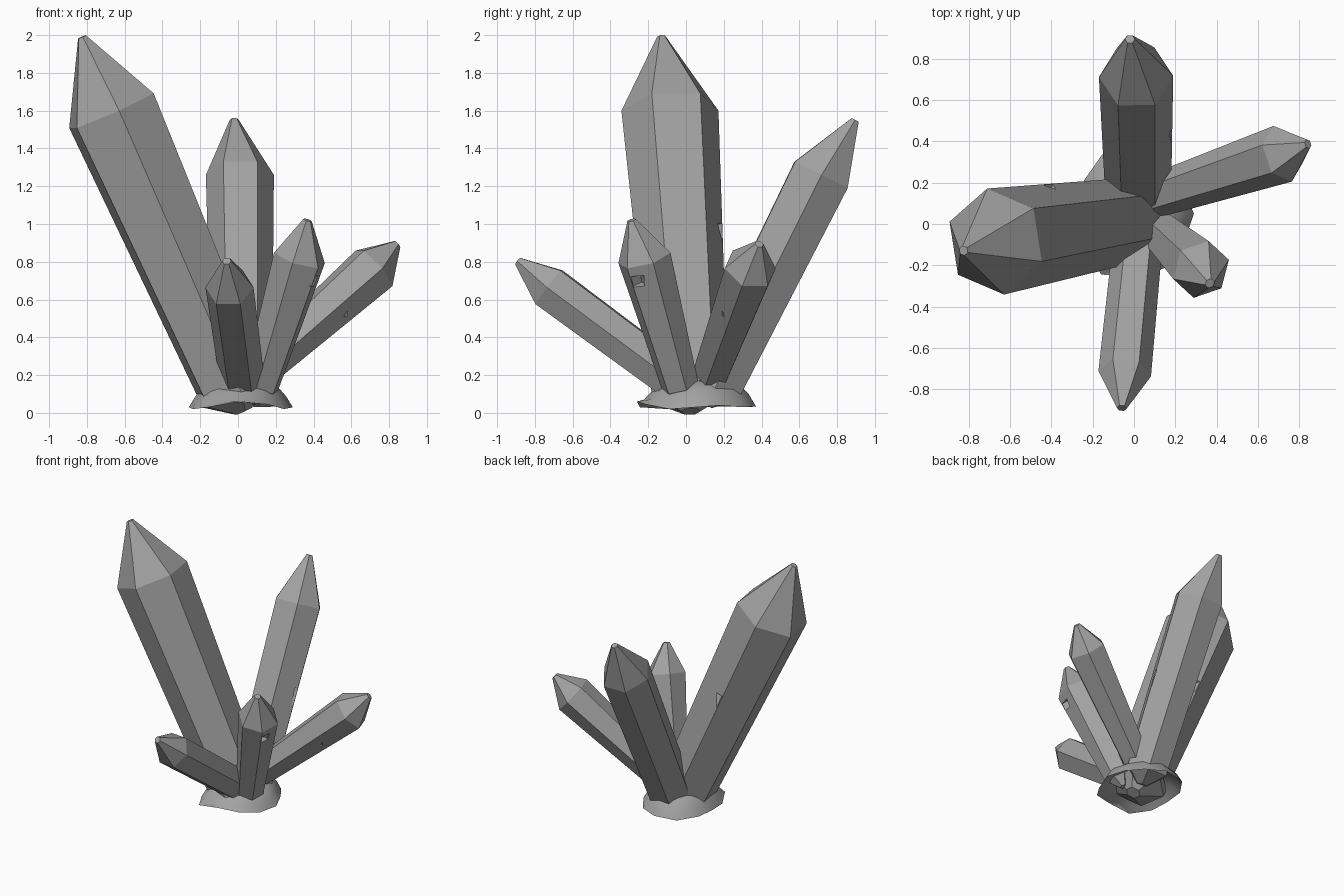
import bpy, bmesh, math
from mathutils import Vector, Euler

if "Cube" in bpy.data.objects:
    bpy.data.objects.remove(bpy.data.objects["Cube"], do_unlink=True)

GREY = (0.36, 0.36, 0.36, 1.0)
stone = bpy.data.materials.new("grey_stone")
stone.use_nodes = True
stone.diffuse_color = GREY
shader = stone.node_tree.nodes["Principled BSDF"]
shader.inputs["Base Color"].default_value = GREY
shader.inputs["Roughness"].default_value = 0.8


def make_object(name, bm):
    bmesh.ops.recalc_face_normals(bm, faces=bm.faces)
    mesh = bpy.data.meshes.new(name)
    bm.to_mesh(mesh)
    bm.free()
    mesh.materials.append(stone)
    obj = bpy.data.objects.new(name, mesh)
    bpy.context.collection.objects.link(obj)
    return obj


def loft(bm, rings):
    """Skin a stack of point rings and close both ends."""
    loops = [[bm.verts.new(p) for p in ring] for ring in rings]
    for low, high in zip(loops, loops[1:]):
        for i in range(len(low)):
            j = (i + 1) % len(low)
            bm.faces.new((low[i], low[j], high[j], high[i]))
    bm.faces.new(loops[0][::-1])
    bm.faces.new(loops[-1])


def crystal(name, root, shoulder, tip, root_r, shoulder_r, tail=0.1, twist=0.0):
    """Six-sided shaft with a blunt point on top and a short stub below."""
    root, shoulder, tip = Vector(root), Vector(shoulder), Vector(tip)
    axis = (shoulder - root).normalized()
    across = Vector((0, 0, 1)).cross(axis).normalized()
    up = axis.cross(across)

    def ring(centre, radius):
        angles = [math.radians(60 * i + twist) for i in range(6)]
        return [centre + radius * (math.cos(a) * across + math.sin(a) * up) for a in angles]

    bm = bmesh.new()
    loft(bm, [ring(root - axis * tail, root_r * 0.25), ring(root, root_r),
              ring(shoulder, shoulder_r), ring(tip - axis * 0.01, 0.024)])
    return make_object(name, bm)


def chip(obj, place, size, turn):
    """Knock a small notch out of an edge."""
    bm = bmesh.new()
    bmesh.ops.create_cube(bm, size=1)
    cutter = make_object("chip_cutter", bm)
    cutter.hide_render = True
    cutter.location, cutter.scale = place, size
    cutter.rotation_euler = Euler(turn)
    mod = obj.modifiers.new("chip", "BOOLEAN")
    mod.operation, mod.solver, mod.object = "DIFFERENCE", "EXACT", cutter
    bpy.context.view_layer.objects.active = obj
    bpy.ops.object.modifier_apply(modifier=mod.name)
    bpy.data.objects.remove(cutter, do_unlink=True)


# Crystals
tall = crystal("tall_crystal", (-0.01, 0.02, 0.1), (-0.67, -0.085, 1.6),
               (-0.83, -0.13, 2.0), 0.205, 0.26)
back = crystal("back_crystal", (0.02, 0.15, 0.13), (0.01, 0.715, 1.26),
               (-0.02, 0.9, 1.56), 0.16, 0.18)
left = crystal("left_crystal", (0.1, 0.135, 0.215), (0.72, 0.34, 0.765),
               (0.85, 0.39, 0.9), 0.105, 0.142)
small = crystal("small_crystal", (0.12, -0.03, 0.14), (0.325, -0.22, 0.82),
                (0.37, -0.29, 1.03), 0.1, 0.145, twist=30)
front = crystal("front_crystal", (0.02, -0.07, 0.18), (-0.045, -0.725, 0.665),
                (-0.06, -0.9, 0.81), 0.12, 0.128)

# Chipped edges
chip(tall, (-0.38, 0.21, 0.97), (0.09, 0.05, 0.1), (0.3, -0.4, 0.5))
chip(left, (0.6, 0.17, 0.51), (0.06, 0.06, 0.06), (0.5, 0.6, 0.2))
chip(small, (0.4, -0.25, 0.7), (0.05, 0.06, 0.06), (0.4, 0.3, 0.6))
chip(back, (0.2, 0.42, 0.7), (0.04, 0.05, 0.12), (-0.4, 0.2, 0.6))

# Flared rock skirt with an uneven rim and a hollow underside
RIM_R = (0.28, 0.26, 0.29, 0.32, 0.33, 0.3, 0.27, 0.29, 0.34, 0.31, 0.3, 0.27)
RIM_Z = (0.03, 0.04, 0.03, 0.035, 0.03, 0.035, 0.03, 0.02, 0.03, 0.06, 0.045, 0.02)
COUNT = len(RIM_R)


def skirt_ring(scale, height):
    """Ring scaled from the rim; height None follows the rim itself."""
    points = []
    for i in range(COUNT):
        a = 2 * math.pi * i / COUNT
        r = RIM_R[i] * scale
        z = RIM_Z[i] if height is None else height + 0.015 * math.sin(a)
        points.append((0.01 + r * math.cos(a), 0.05 + r * math.sin(a), z))
    return points


bm = bmesh.new()
loft(bm, [skirt_ring(s, h) for s, h in
          ((0.4, 0.13), (0.68, 0.1), (0.84, 0.07), (1.0, None),
           (0.88, 0.085), (0.76, 0.125), (0.5, 0.17))])
skirt = make_object("rock_skirt", bm)
bpy.ops.object.select_all(action="DESELECT")
skirt.select_set(True)
bpy.context.view_layer.objects.active = skirt
bpy.ops.object.shade_smooth_by_angle(angle=math.radians(50))
